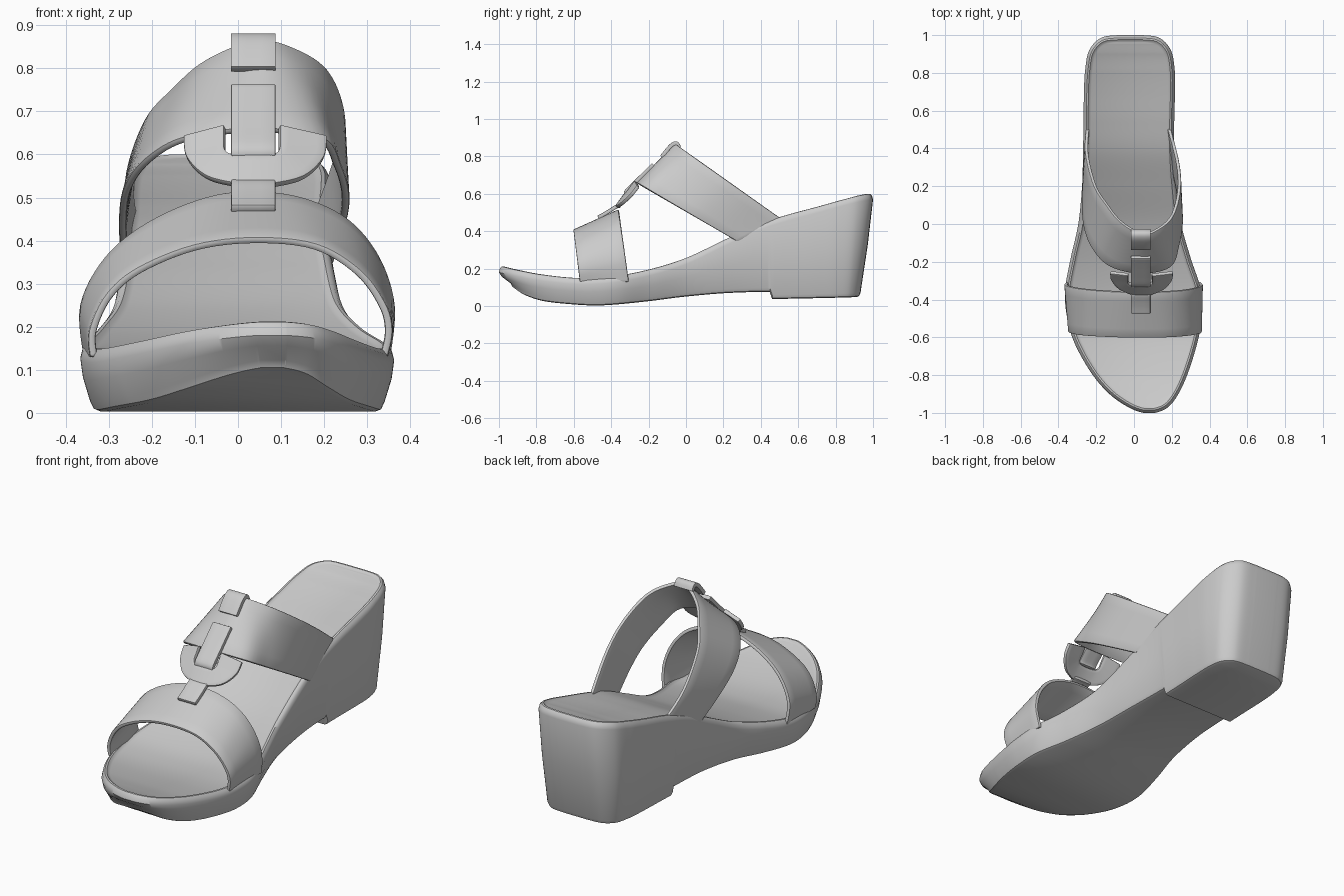
import bpy, bmesh
from mathutils import Vector

if "Cube" in bpy.data.objects:
    bpy.data.objects.remove(bpy.data.objects["Cube"])


def spline(pts, per, first=None, last=None):
    """Catmull-Rom through points of any dimension."""
    p = [first or pts[0]] + list(pts) + [last or pts[-1]]
    out = []
    for i in range(1, len(p) - 2):
        for k in range(per):
            t = k / per
            out.append(tuple(0.5 * (2 * b + (c - a) * t + (2 * a - 5 * b + 4 * c - d) * t * t
                                    + (3 * b - a - 3 * c + d) * t ** 3)
                             for a, b, c, d in zip(*p[i - 1:i + 3])))
    out.append(tuple(pts[-1]))
    return out


def finish(name, verts, faces, thick=0, bevel=0.006):
    me = bpy.data.meshes.new(name)
    me.from_pydata(verts, [], faces)
    bm = bmesh.new()
    bm.from_mesh(me)
    bmesh.ops.recalc_face_normals(bm, faces=bm.faces)
    bm.to_mesh(me)
    bm.free()
    ob = bpy.data.objects.new(name, me)
    bpy.context.collection.objects.link(ob)
    bpy.ops.object.select_all(action='DESELECT')
    ob.select_set(True)
    bpy.context.view_layer.objects.active = ob
    if thick:
        s = ob.modifiers.new("thickness", 'SOLIDIFY')
        s.thickness, s.offset = thick, 0
        b = ob.modifiers.new("round_edges", 'BEVEL')
        b.width, b.segments, b.limit_method = bevel, 2, 'ANGLE'
        b.angle_limit = 0.9
        bpy.ops.object.convert(target='MESH')
    bpy.ops.object.shade_smooth_by_angle(angle=0.7)
    return ob


def band(name, edge_a, edge_b, thick=0.018, cross=5, per=6, bevel=0.006):
    """Strip of leather lofted between two edge curves."""
    a, b = spline(edge_a, per), spline(edge_b, per)
    verts = [Vector(p).lerp(Vector(q), j / cross) for p, q in zip(a, b) for j in range(cross + 1)]
    w = cross + 1
    faces = [(i * w + j, i * w + j + 1, (i + 1) * w + j + 1, (i + 1) * w + j)
             for i in range(len(a) - 1) for j in range(cross)]
    return finish(name, verts, faces, thick, bevel)


# Wedge sole: stations of left x, right x, y, top z, bottom z
keys = [(0.05, 0.11, -1.0, .212, .10), (-.03, .18, -.97, .205, .085), (-.13, .235, -.9, .19, .055),
        (-.225, .285, -.79, .17, .027), (-.315, .335, -.63, .152, .01), (-.355, .36, -.49, .15, .003),
        (-.365, .355, -.35, .163, .01), (-.335, .30, -.18, .198, .027), (-.295, .25, 0, .255, .05),
        (-.275, .225, .2, .35, .068), (-.27, .213, .38, .435, .075), (-.267, .213, .54, .487, .075),
        (-.265, .217, .7, .53, .075), (-.258, .215, .82, .563, .075), (-.237, .195, .92, .588, .075),
        (-.175, .135, .985, .599, .075), (-.08, .04, 1.0, .60, .075)]
swap = lambda k: (k[1], k[0]) + k[2:]
st = spline(keys, 12, swap(keys[0]), swap(keys[-1]))
ring = [(s[0], *s[2:]) for s in st] + [(s[1], *s[2:]) for s in reversed(st)]
N, n = len(ring), len(st)
# Wall profile: (from top?, inset, z offset), running from underside to footbed
levels = [(0, .042, 0), (0, .030, .005), (0, .022, .022), (.5, .006, 0), (1, 0, -.032),
          (1, .005, -.012), (1, .015, -.001), (1, .024, 0), (1, .031, -.006), (1, .04, -.010)]
verts, faces = [], []
for t, inset, dz in levels:
    for i, (x, y, zt, zb) in enumerate(ring):
        p, q = ring[i - 1], ring[(i + 1) % N]
        d = Vector((q[0] - p[0], q[1] - p[1])).normalized()
        if y > .452:                                   # heel block steps down
            zb = .037 + .02 * (y - .452)
        toe, heel = max(0, (-.7 - y) / .3), max(0, (y - .75) / .25)
        yy = y + .04 * toe * (1 - t) ** 2 - .045 * heel * (1 - t)
        verts.append((x + d.y * inset, yy - d.x * inset, zb + (zt - zb) * t + dz))
for l in range(len(levels) - 1):
    for i in range(N):
        j = (i + 1) % N
        faces.append((l * N + i, l * N + j, (l + 1) * N + j, (l + 1) * N + i))
for base in (0, (len(levels) - 1) * N):
    for i in range(n - 1):
        faces.append((base + i, base + i + 1, base + N - 2 - i, base + N - 1 - i))
finish("wedge_sole", verts, faces)


def lean(pts, y0, z0, slope, bulge=0):
    """Turn front-view (x, z) points into 3D points on a leaning plane."""
    return [(x, y0 + slope * (z - z0) + bulge * (x - .04) ** 2, z) for x, z in pts]


# Toe strap
band("toe_strap",
     lean([(-.335, .13), (-.337, .19), (-.3, .27), (-.23, .33), (-.1, .383), (.04, .4), (.18, .385),
           (.28, .325), (.335, .25), (.35, .19), (.338, .13)], -.57, .15, -.12),
     lean([(-.35, .13), (-.358, .25), (-.3, .36), (-.2, .44), (-.07, .495), (.04, .508), (.15, .493),
           (.25, .445), (.32, .36), (.355, .25), (.345, .13)], -.31, .16, -.14))

# Instep strap
band("instep_strap",
     lean([(-.262, .35), (-.268, .44), (-.257, .52), (-.21, .585), (-.12, .635), (.04, .655),
           (.19, .635), (.232, .57), (.25, .50), (.24, .43), (.212, .345)], .24, .365, -1.72),
     lean([(-.245, .465), (-.25, .56), (-.207, .68), (-.145, .75), (-.07, .815), (.04, .86),
           (.12, .845), (.2, .795), (.238, .70), (.232, .60), (.185, .465)], .49, .48, -1.42))

# U-shaped buckle joining the straps
band("buckle",
     lean([(-.125, .64), (-.118, .59), (-.075, .547), (-.01, .529), (.04, .526), (.09, .529),
           (.155, .547), (.198, .59), (.205, .64)], -.28, .655, .73, 1.3),
     lean([(-.03, .665), (-.03, .63), (-.029, .608), (-.012, .597), (.035, .595), (.08, .597),
           (.094, .608), (.095, .63), (.095, .665)], -.28, .655, .73, 1.3), 0.02)

# Small tabs that wrap the strap edges and buckle: side-view (y, z) paths
tabs = {"keeper_loop": [(-.035, .845), (-.05, .87), (-.075, .862), (-.105, .83), (-.13, .798)],
        "buckle_tab": [(-.175, .757), (-.225, .707), (-.275, .658), (-.318, .615), (-.322, .597)],
        "toe_tab": [(-.35, .535), (-.375, .53), (-.41, .508), (-.44, .49), (-.47, .474)]}
for name, path in tabs.items():
    band(name, [(-.016, *p) for p in path], [(.087, *p) for p in path], 0.02, 3, 4, 0.007)
